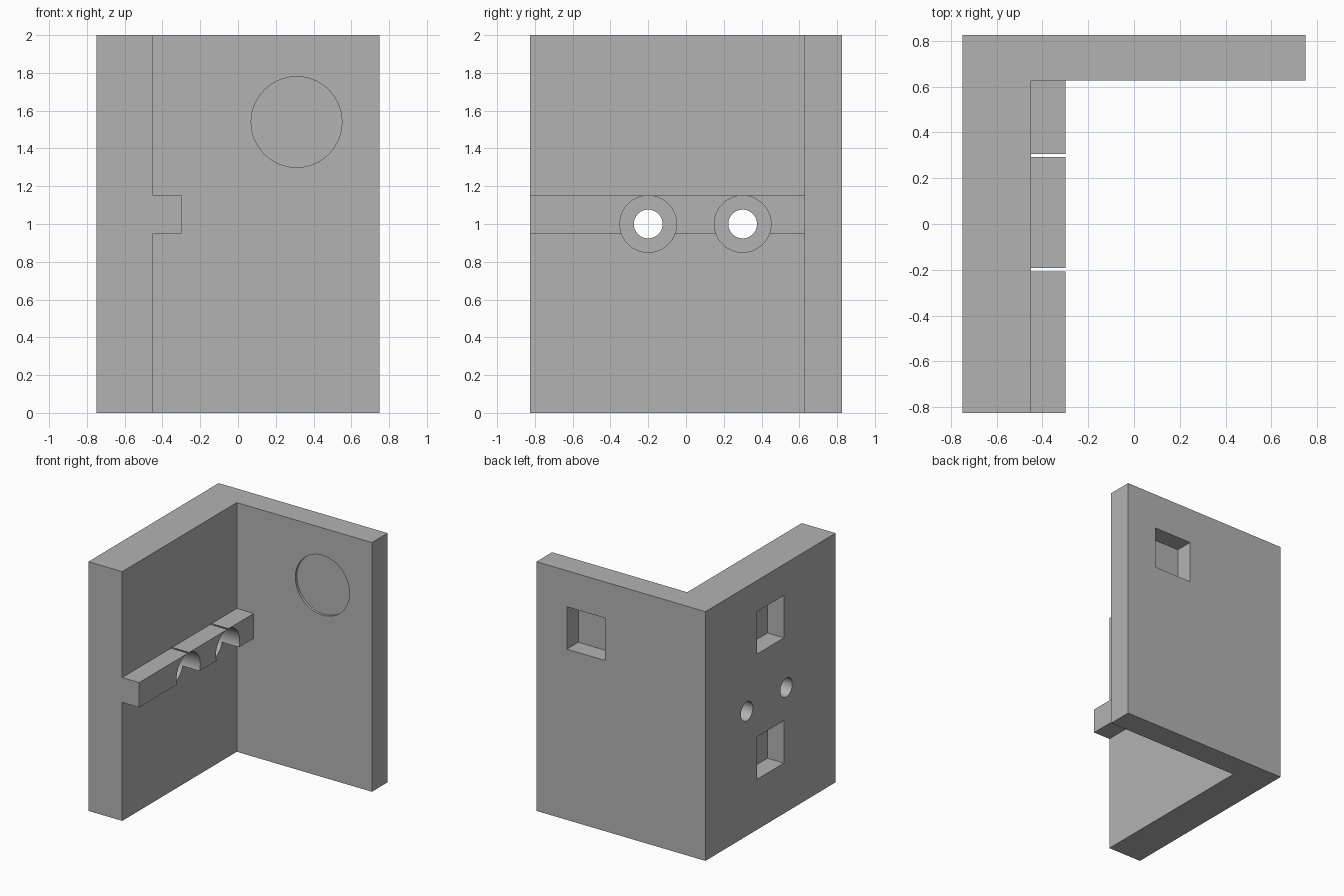
import bpy, bmesh, math
from mathutils import Matrix, Vector

cube = bpy.data.objects.get("Cube")
if cube:
    bpy.data.objects.remove(cube, do_unlink=True)

grey = bpy.data.materials.new("plain grey")
grey.use_nodes = True
colour = (0.45, 0.45, 0.45, 1)
grey.diffuse_color = colour
for node in grey.node_tree.nodes:
    if node.type == 'BSDF_PRINCIPLED':
        node.inputs["Base Color"].default_value = colour


def finish(name, bm):
    mesh = bpy.data.meshes.new(name)
    bmesh.ops.recalc_face_normals(bm, faces=bm.faces)
    bm.to_mesh(mesh)
    bm.free()
    mesh.materials.append(grey)
    obj = bpy.data.objects.new(name, mesh)
    bpy.context.collection.objects.link(obj)
    return obj


def box(name, low, high):
    low, high = Vector(low), Vector(high)
    bm = bmesh.new()
    bmesh.ops.create_cube(bm, size=1, matrix=Matrix.Translation((low + high) / 2)
                          @ Matrix.Diagonal((*(high - low), 1)))
    return finish(name, bm)


def cylinder(name, axis, start, end, radius, sides=96):
    # Half a step of spin puts a flat facet at the top
    start, end = Vector(start), Vector(end)
    turn = Matrix.Rotation(math.pi / 2, 4, 'Y' if axis == 'X' else 'X')
    bm = bmesh.new()
    bmesh.ops.create_cone(bm, cap_ends=True, segments=sides, radius1=radius, radius2=radius,
                          depth=(end - start).length,
                          matrix=Matrix.Translation((start + end) / 2) @ turn
                          @ Matrix.Rotation(math.pi / sides, 4, 'Z'))
    return finish(name, bm)


def combine(target, tool, operation):
    tool.hide_render = True
    mod = target.modifiers.new(operation.lower(), 'BOOLEAN')
    mod.operation, mod.solver, mod.object = operation, 'EXACT', tool
    bpy.context.view_layer.objects.active = target
    bpy.ops.object.modifier_apply(modifier=mod.name)
    bpy.data.objects.remove(tool, do_unlink=True)


X, Y, INNER_X, INNER_Y, HEIGHT = 0.75, 0.825, -0.45, 0.627, 2.0

# L-shaped pair of walls
bm = bmesh.new()
outline = [(-X, -Y), (INNER_X, -Y), (INNER_X, INNER_Y), (X, INNER_Y), (X, Y), (-X, Y)]
base = bm.faces.new([bm.verts.new((x, y, 0)) for x, y in outline])
raised = bmesh.ops.extrude_face_region(bm, geom=[base])["geom"]
bmesh.ops.translate(bm, vec=(0, 0, HEIGHT),
                    verts=[v for v in raised if isinstance(v, bmesh.types.BMVert)])
bracket = finish("corner_bracket", bm)

# Rail along the side wall
combine(bracket, box("rail", (-0.55, -Y, 0.95), (-0.3, INNER_Y + 0.05, 1.15)), 'UNION')

# Bolt holes with wide bores through the rail
for y in (-0.2, 0.3):
    combine(bracket, cylinder("bore", 'X', (-0.5, y, 1), (-0.2, y, 1), 0.1502), 'DIFFERENCE')
    combine(bracket, cylinder("hole", 'X', (-1, y, 1), (-0.2, y, 1), 0.076), 'DIFFERENCE')

# Square pockets in the outside of the side wall
for z in (0.575, 1.58):
    combine(bracket, box("side_pocket", (-1, -0.17, z - 0.17), (-0.605, 0.17, z + 0.17)),
            'DIFFERENCE')

# Shallow round recess inside the back wall, square pocket behind it
cx, cz = 0.31, 1.54
combine(bracket, cylinder("round_recess", 'Y', (cx, 0.5, cz), (cx, INNER_Y + 0.02, cz), 0.24),
        'DIFFERENCE')
combine(bracket, box("back_pocket", (cx - 0.17, 0.68, cz - 0.17), (cx + 0.17, 1, cz + 0.17)),
        'DIFFERENCE')

bpy.ops.object.select_all(action='DESELECT')
bracket.select_set(True)
bpy.context.view_layer.objects.active = bracket
bpy.ops.object.shade_smooth_by_angle(angle=math.radians(30))
